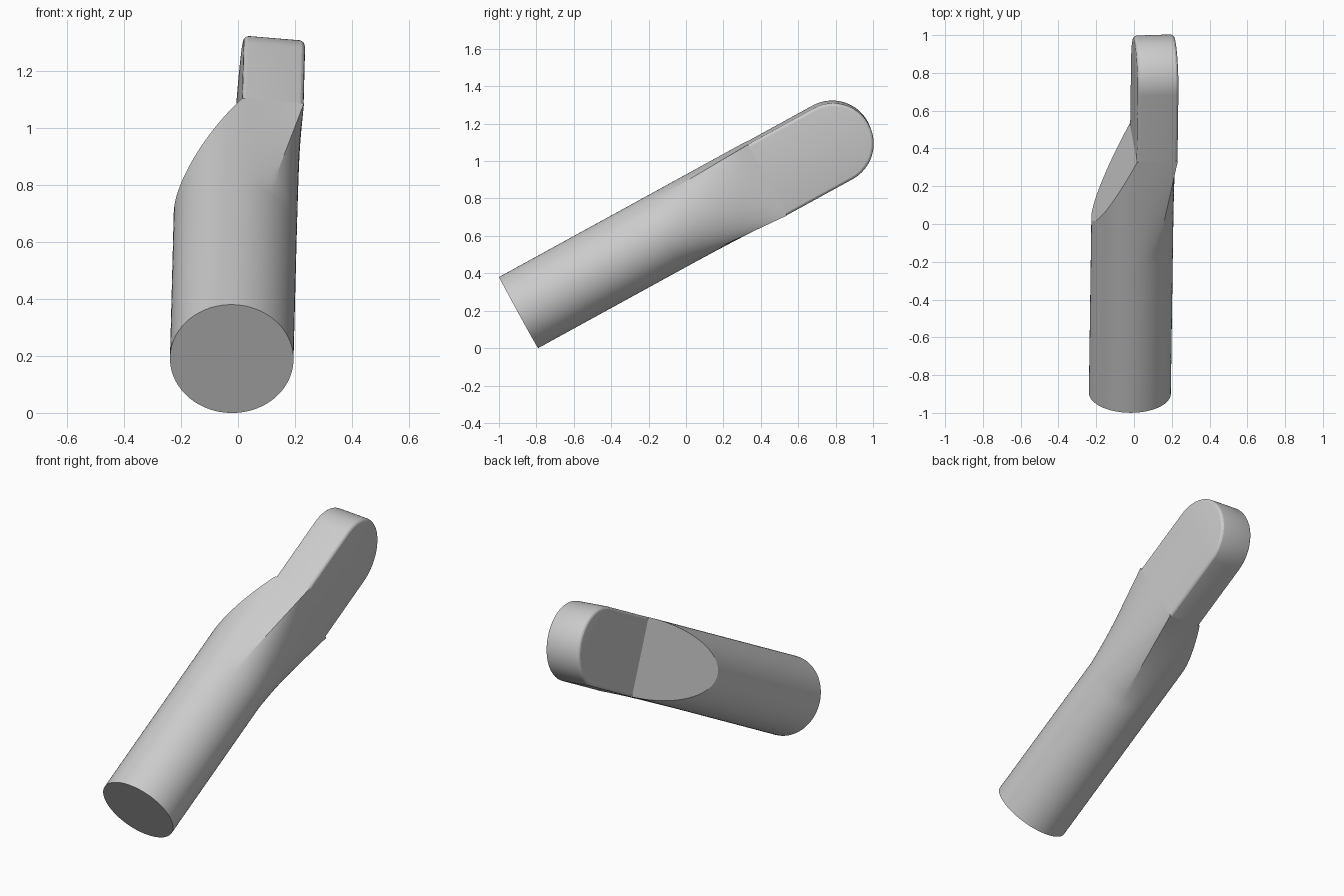
import bpy, bmesh, math
from mathutils import Matrix, Vector

cube = bpy.data.objects.get("Cube")
if cube:
    bpy.data.objects.remove(cube, do_unlink=True)

R = 0.217                                       # shaft radius, tab half height and thickness
LOFT, JOINT, EYE, CUT = 0.905, 1.51, 1.911, 1.06  # stations along the shaft

# Tilted frame: local x across the tab, local y along the shaft, local z over its width
along = Vector((0.0125, 0.877, 0.481)).normalized()
across = Vector((1, 0.03, -0.083))
across = (across - along * across.dot(along)).normalized()
frame = Matrix((across, along, across.cross(along))).transposed().to_4x4()
frame.translation = (-0.022, -0.895, 0.19)

grey = bpy.data.materials.new("plain grey")
grey.use_nodes = True
grey.diffuse_color = (0.6, 0.6, 0.6, 1)
grey.node_tree.nodes["Principled BSDF"].inputs["Base Color"].default_value = (0.6, 0.6, 0.6, 1)


def finish(bm, name):
    bmesh.ops.recalc_face_normals(bm, faces=bm.faces)
    bm.transform(frame)
    mesh = bpy.data.meshes.new(name)
    bm.to_mesh(mesh)
    bm.free()
    mesh.materials.append(grey)
    obj = bpy.data.objects.new(name, mesh)
    bpy.context.collection.objects.link(obj)
    bpy.ops.object.select_all(action='DESELECT')
    obj.select_set(True)
    bpy.context.view_layer.objects.active = obj
    bpy.ops.object.shade_smooth_by_angle(angle=math.radians(20))


def section(t, blend):
    """Circle that squares off on its +x half as blend goes to 1."""
    points = []
    for i in range(120):
        a = math.radians(3 * i)
        circle = Vector((R * math.cos(a), t, R * math.sin(a)))
        square = circle.copy()
        if circle.x > 0:
            square.x = min(R, 2 * circle.x)
            square.z = max(-R, min(R, circle.z / math.sin(math.pi / 3)))
        points.append(circle.lerp(square, blend))
    return points


# Round shaft lofted into the square neck
bm = bmesh.new()
stations = [(0, 0), (LOFT - 0.02, 0)]
stations += [(LOFT + (JOINT - LOFT) * k / 10, k / 10) for k in range(11)]
rings = [[bm.verts.new(p) for p in section(*s)] for s in stations]
for low, high in zip(rings, rings[1:]):
    for i in range(len(low)):
        j = (i + 1) % len(low)
        bm.faces.new((low[i], low[j], high[j], high[i]))
bm.faces.new(rings[0])
bm.faces.new(rings[-1])

# Sloped flat cut that takes the shaft down to the tab
cut = bmesh.ops.bisect_plane(
    bm, geom=bm.verts[:] + bm.edges[:] + bm.faces[:], dist=1e-4,
    plane_co=(0, JOINT, 0), plane_no=(JOINT - CUT, -R, 0), clear_inner=True)
rim = [e for e in cut["geom_cut"] if isinstance(e, bmesh.types.BMEdge) and e.is_boundary]
bmesh.ops.holes_fill(bm, edges=rim, sides=0)
finish(bm, "shaft")

# Flat tab with a round end and softened rims
bm = bmesh.new()
outline = [(JOINT, -R)]
for i in range(49):
    a = math.pi * (i / 48 - 0.5)
    outline.append((EYE + R * math.cos(a), R * math.sin(a)))
outline.append((JOINT, R))
face = bm.faces.new([bm.verts.new((0, y, z)) for y, z in outline])
side = bmesh.ops.extrude_face_region(bm, geom=[face])["geom"]
bmesh.ops.translate(bm, vec=(R, 0, 0), verts=[v for v in side if isinstance(v, bmesh.types.BMVert)])
rims = [e for e in bm.edges
        if abs(e.verts[0].co.x - e.verts[1].co.x) < 1e-5
        and max(v.co.y for v in e.verts) > JOINT + 1e-4]
bmesh.ops.bevel(bm, geom=rims, offset=0.02, segments=4, profile=0.5, affect='EDGES')
finish(bm, "end_tab")
